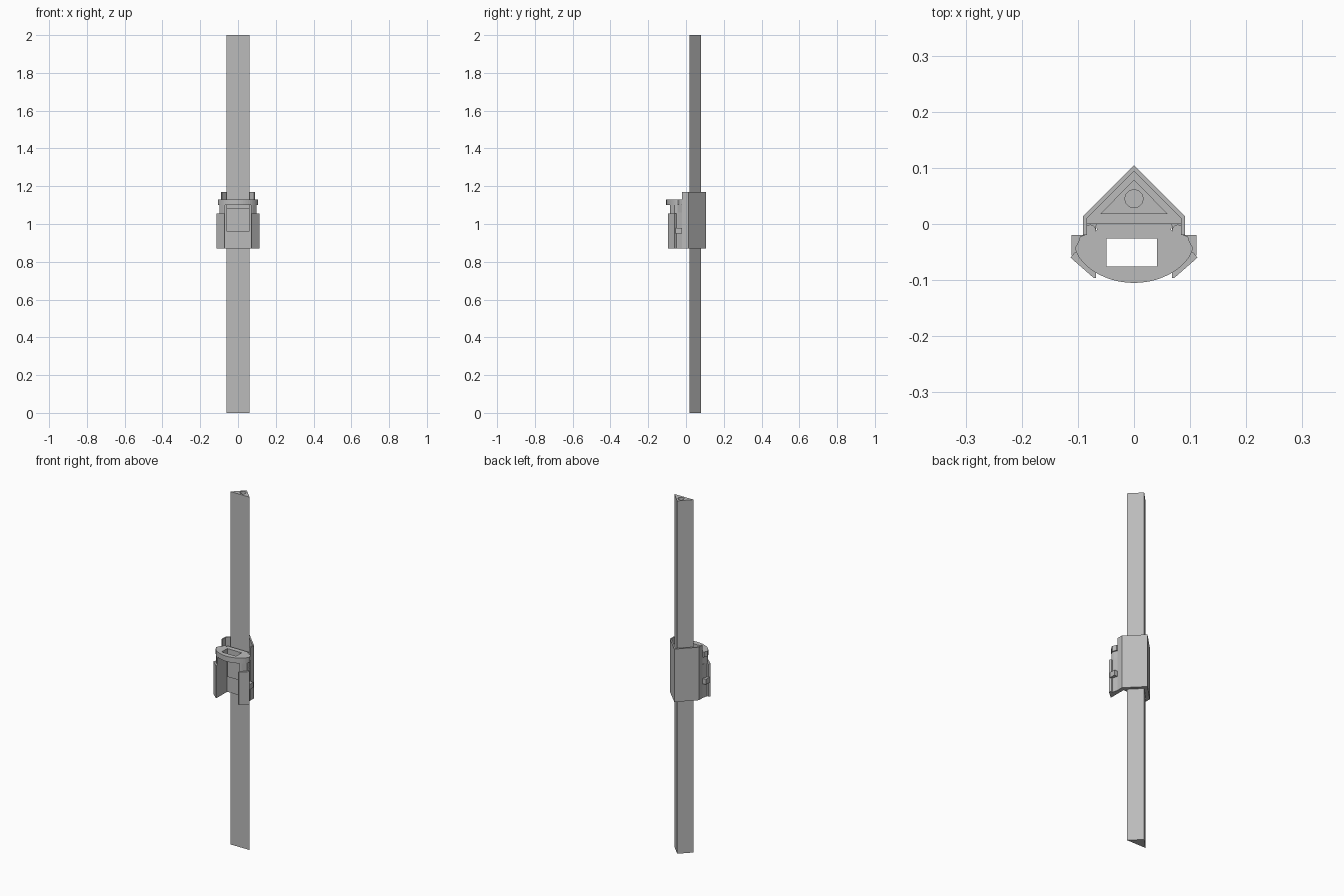
import bpy, bmesh, math

if "Cube" in bpy.data.objects:
    bpy.data.objects.remove(bpy.data.objects["Cube"], do_unlink=True)

grey = bpy.data.materials.new("plain_grey")
grey.use_nodes = True
grey.diffuse_color = (0.5, 0.5, 0.5, 1)
grey.node_tree.nodes["Principled BSDF"].inputs["Base Color"].default_value = (0.5, 0.5, 0.5, 1)


def prism(name, outline, z0, z1):
    """Extrude a plan outline between two heights."""
    bm = bmesh.new()
    face = bm.faces.new([bm.verts.new((x, y, z0)) for x, y in outline])
    top = bmesh.ops.extrude_face_region(bm, geom=[face])["geom"]
    bmesh.ops.translate(bm, vec=(0, 0, z1 - z0),
                        verts=[v for v in top if isinstance(v, bmesh.types.BMVert)])
    bmesh.ops.recalc_face_normals(bm, faces=bm.faces)
    mesh = bpy.data.meshes.new(name)
    bm.to_mesh(mesh)
    bm.free()
    mesh.materials.append(grey)
    obj = bpy.data.objects.new(name, mesh)
    bpy.context.collection.objects.link(obj)
    return obj


def box(x0, x1, y0, y1):
    return [(x0, y0), (x1, y0), (x1, y1), (x0, y1)]


def circle(x, y, r, n=24):
    return [(x + r * math.cos(math.tau * i / n), y + r * math.sin(math.tau * i / n))
            for i in range(n)]


def mirrored(half):
    """Complete an outline from its +x half."""
    return half + [(-x, y) for x, y in reversed(half) if abs(x) > 1e-5]


def cut(obj, outline, z0, z1):
    cutter = prism("cutter", outline, z0, z1)
    cutter.hide_render = True
    mod = obj.modifiers.new("cut", "BOOLEAN")
    mod.operation = "DIFFERENCE"
    mod.solver = "EXACT"
    mod.object = cutter
    bpy.context.view_layer.objects.active = obj
    bpy.ops.object.modifier_apply(modifier=mod.name)
    bpy.data.objects.remove(cutter, do_unlink=True)


# Triangular bar with a round socket in its end
bar = prism("triangular_bar", [(-0.06, 0.018), (0.06, 0.018), (0, 0.079)], 0, 2)
cut(bar, circle(0, 0.045, 0.016), 1.95, 2.05)

# Angled rear bracket and the block that holds the bar
outer = [(0, 0.105), (0.091, 0.014), (0.091, -0.02)]
inner = [(0.084, -0.02), (0.084, 0.01), (0, 0.094)]
prism("rear_bracket", outer + inner[:2] + [(0, 0.094)]
      + [(-x, y) for x, y in reversed(outer[1:] + inner[:2])], 0.87, 1.17)
prism("bar_holder", mirrored([(0, 0.095), (0.085, 0.01), (0.085, 0)]), 0.87, 1.1)

# Curved top plate with a rectangular opening
arc = []
for i in range(13):
    a = math.radians(90 * i / 12)
    arc.append((0.105 * math.cos(a), -0.042 - 0.063 * math.sin(a) ** 1.25))
arc[-1] = (0, -0.105)
back = [(0, 0.001), (0.068, 0.001), (0.066, -0.01), (0.074, -0.02),
        (0.088, -0.02), (0.096, -0.022), (0.099, -0.032)]
plate = prism("top_plate", mirrored(back + arc), 1.1, 1.13)
cut(plate, box(-0.049, 0.041, -0.076, -0.026), 1.05, 1.2)

# Panel and lip at the back of the pocket
prism("back_panel", box(-0.06, 0.06, -0.008, 0.002), 0.96, 1.1)
prism("panel_lip", box(-0.06, 0.06, -0.016, 0.002), 1.08, 1.1)

# Side walls, front wings, side tabs and rounded hooks
for side, s in (("left", 1), ("right", -1)):
    def part(name, outline, z0, z1):
        return prism(side + "_" + name, [(s * x, y) for x, y in outline], z0, z1)

    part("wall", [(0.068, 0.002), (0.068, -0.085), (0.078, -0.08), (0.097, -0.06),
                  (0.097, -0.045), (0.09, -0.02), (0.09, 0.002)], 0.87, 1.06)
    part("upper_wall", [(0.068, -0.012), (0.068, -0.085), (0.078, -0.08),
                        (0.097, -0.06), (0.097, -0.045), (0.088, -0.022)], 1.06, 1.1)
    part("wing", [(0.068, -0.096), (0.072, -0.096), (0.113, -0.06), (0.105, -0.05),
                  (0.09, -0.05), (0.068, -0.075)], 0.87, 1.055)
    part("tab", box(0.085, 0.111, -0.056, -0.02), 0.95, 0.98)
    hook = part("hook", circle(0.078, -0.011, 0.01, 16), 1.06, 1.13)
    bpy.ops.object.select_all(action="DESELECT")
    hook.select_set(True)
    bpy.context.view_layer.objects.active = hook
    bpy.ops.object.shade_smooth_by_angle()
